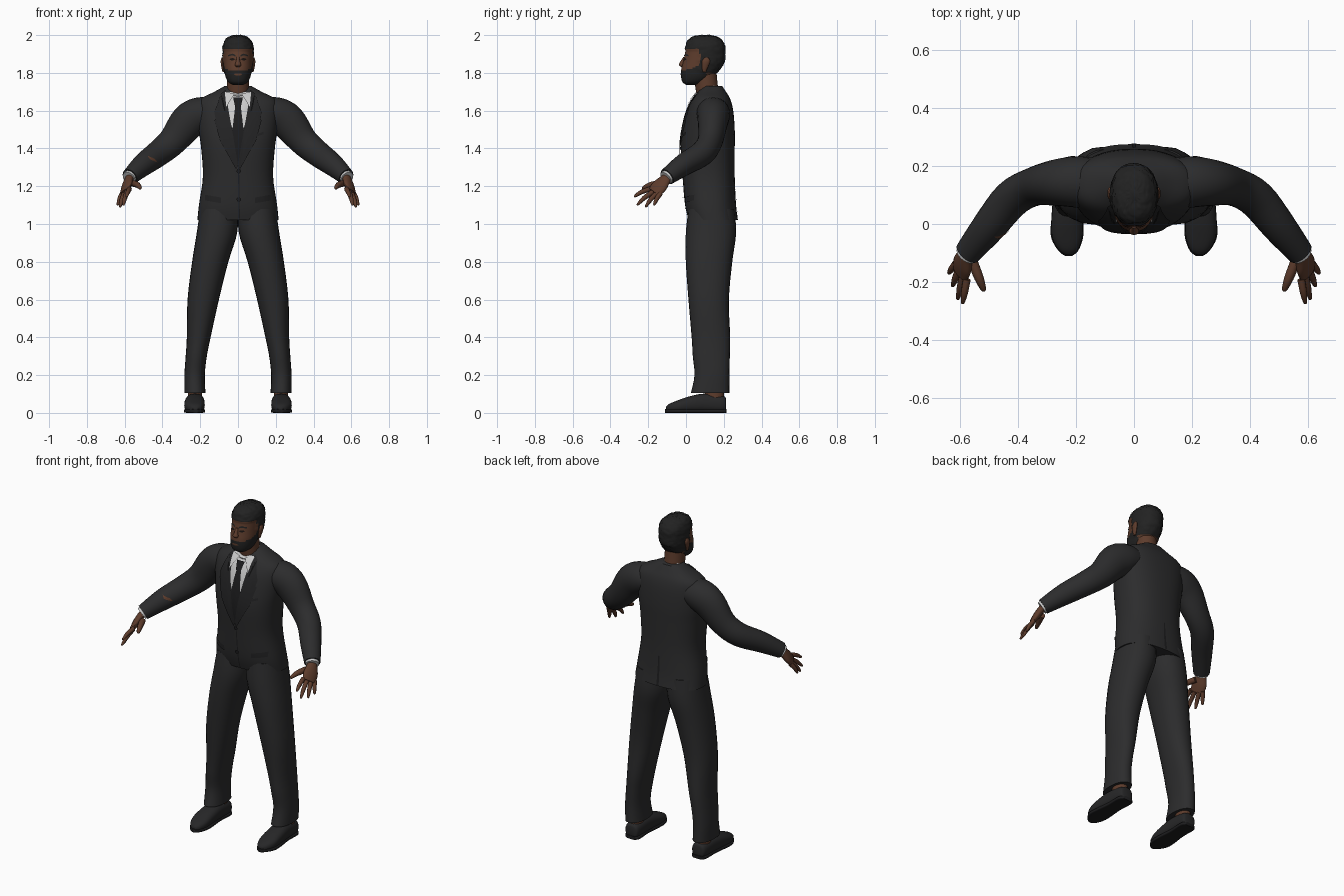
import bpy, bmesh, math, random
from mathutils import Vector
from mathutils.bvhtree import BVHTree

random.seed(4)
if "Cube" in bpy.data.objects:
    bpy.data.objects.remove(bpy.data.objects["Cube"])

X, Y, Z = Vector((1, 0, 0)), Vector((0, 1, 0)), Vector((0, 0, 1))


def material(name, r, g, b):
    m = bpy.data.materials.new(name)
    m.use_nodes = True
    m.diffuse_color = (r, g, b, 1)
    m.node_tree.nodes["Principled BSDF"].inputs["Base Color"].default_value = (r, g, b, 1)
    return m


SUIT = material("charcoal suit", .025, .025, .026)
LAPEL = material("dark lapel", .017, .017, .018)
SKIN = material("brown skin", .11, .045, .025)
HAIR = material("black hair", .016, .016, .016)
SHIRT = material("white shirt", .6, .6, .6)
TIE = material("black tie", .012, .012, .013)
SHOE = material("shoe leather", .02, .02, .021)
EYE = material("dark eye", .01, .007, .006)


def finish(name, bm, *mats):
    me = bpy.data.meshes.new(name)
    bm.to_mesh(me)
    bm.free()
    for m in mats:
        me.materials.append(m)
    me.shade_smooth()
    me.set_sharp_from_angle(angle=math.radians(50))
    ob = bpy.data.objects.new(name, me)
    bpy.context.collection.objects.link(ob)
    return ob


def spline(rings, steps):
    """Catmull-Rom interpolation through the ring settings."""
    out = []
    for i in range(len(rings) - 1):
        a, b, c, d = (rings[min(max(i + k, 0), len(rings) - 1)] for k in (-1, 0, 1, 2))
        for s in range(steps):
            t = s / steps
            out.append([q + .5 * t * (r - p + t * (2 * p - 5 * q + 4 * r - w + t * (3 * (q - r) + w - p)))
                        for p, q, r, w in zip(a, b, c, d)])
    return out + [list(rings[-1])]


def tube(name, rings, mat, axis=None, side=X, power=2, seg=24, steps=4, flip=1):
    """Loft of (x, y, z, radius along side, other radius) rings."""
    path = spline(rings, steps)
    pts = [Vector(p[:3]) for p in path]
    bm = bmesh.new()
    loops = []
    for i, p in enumerate(path):
        t = (axis or pts[min(i + 1, len(pts) - 1)] - pts[max(i - 1, 0)]).normalized()
        u = (side - side.dot(t) * t).normalized()
        v = t.cross(u)
        loop = []
        for k in range(seg):
            a = math.tau * k / seg
            c, s = (math.copysign(abs(f) ** (2 / power), f) for f in (math.cos(a), math.sin(a)))
            co = pts[i] + u * c * p[3] + v * s * p[4]
            co.x *= flip
            loop.append(bm.verts.new(co))
        loops.append(loop)
    for a, b in zip(loops, loops[1:]):
        for k in range(seg):
            bm.faces.new((a[k], a[k - 1], b[k - 1], b[k]))
    bm.faces.new(loops[0])
    bm.faces.new(loops[-1])
    bmesh.ops.recalc_face_normals(bm, faces=bm.faces)
    return finish(name, bm, mat)


def plate(name, outline, mat, target, offset=.004, face=-1, flip=1):
    """Thin patch drawn in x, z and wrapped on the front (-1) or back (1) of a part."""
    me = target.data
    tree = BVHTree.FromPolygons([v.co for v in me.vertices], [p.vertices[:] for p in me.polygons])
    bm = bmesh.new()
    bm.faces.new([bm.verts.new((x * flip, 0, z)) for x, z in outline])
    bmesh.ops.triangulate(bm, faces=bm.faces)
    bmesh.ops.subdivide_edges(bm, edges=bm.edges, cuts=5, use_grid_fill=True)
    for v in bm.verts:
        hit = tree.ray_cast(Vector((v.co.x, face, v.co.z)), Y * -face)[0]
        hit = hit or tree.find_nearest(v.co + Y * face * .1)[0]
        v.co.y = hit.y + face * offset
    bm.normal_update()
    if sum(f.normal.y for f in bm.faces) * face < 0:
        bmesh.ops.reverse_faces(bm, faces=bm.faces)
    return finish(name, bm, mat)


def disc(x, z, rx, rz, n=10):
    return [(x + rx * math.cos(math.tau * k / n), z + rz * math.sin(math.tau * k / n)) for k in range(n)]


# Jacket body
jacket = tube("jacket_body", [
    (0, .145, 1.02, .215, .13), (0, .13, 1.1, .207, .135), (0, .12, 1.25, .186, .138),
    (0, .115, 1.4, .195, .143), (0, .12, 1.5, .208, .138), (0, .128, 1.6, .215, .122),
    (0, .135, 1.66, .2, .1), (0, .138, 1.7, .125, .074), (0, .142, 1.73, .072, .05)],
    SUIT, axis=Z, power=2.4, seg=40)

# Shirt front, tie, lapels and fastenings
plate("shirt_front", [(-.07, 1.7), (.07, 1.7), (.055, 1.58), (0, 1.42), (-.055, 1.58)], SHIRT, jacket, .003)
plate("tie_blade", [(-.014, 1.63), (.014, 1.63), (.034, 1.46), (.006, 1.31), (-.006, 1.31), (-.034, 1.46)],
      TIE, jacket, .006)
plate("tie_knot", [(-.026, 1.67), (.026, 1.67), (.015, 1.62), (-.015, 1.62)], TIE, jacket, .012)
for z in (1.28, 1.13):
    plate("jacket_button", disc(.004, z, .012, .012), TIE, jacket, .008)
plate("front_edge", [(0, 1.3), (.006, 1.3), (.01, 1.03), (.004, 1.03)], TIE, jacket, .003)
plate("back_vent", [(-.004, 1.2), (.004, 1.2), (.008, 1.025), (-.008, 1.025)], TIE, jacket, .003, 1)
plate("breast_pocket", [(.075, 1.455), (.135, 1.475), (.135, 1.488), (.075, 1.468)], LAPEL, jacket, .004)
for s, label in ((1, "left"), (-1, "right")):
    plate(label + "_lapel", [(.065, 1.71), (.09, 1.69), (.125, 1.59), (.095, 1.57), (.125, 1.55), (.095, 1.44),
                             (.01, 1.29), (0, 1.31), (.026, 1.47), (.05, 1.6)], LAPEL, jacket, .008, flip=s)
    plate(label + "_collar_point", [(.018, 1.69), (.07, 1.7), (.062, 1.62)], SHIRT, jacket, .011, flip=s)
    plate(label + "_pocket_flap", [(.09, 1.14), (.175, 1.155), (.175, 1.125), (.09, 1.11)],
          LAPEL, jacket, .005, flip=s)

# Neck and shirt collar
tube("neck", [(0, .125, 1.64, .062, .06), (0, .11, 1.72, .058, .06), (0, .1, 1.82, .058, .06)], SKIN, axis=Z)
tube("shirt_collar", [(0, .12, 1.66, .082, .07), (0, .108, 1.69, .074, .066), (0, .102, 1.712, .067, .068)],
     SHIRT, axis=Vector((0, -.5, 1)))

# Head, with hair and beard chosen by position
head = tube("head", [
    (0, .03, 1.735, .025, .025), (0, .04, 1.75, .05, .058), (0, .058, 1.78, .066, .084),
    (0, .075, 1.82, .073, .1), (0, .092, 1.86, .076, .107), (0, .098, 1.9, .077, .104),
    (0, .102, 1.94, .077, .1), (0, .1, 1.97, .065, .086), (0, .1, 1.988, .042, .058),
    (0, .1, 1.995, .015, .02)], SKIN, axis=Z, power=2.2, seg=48, steps=5)


def is_hair(c):
    return c.z > 1.922 or (c.y > .075 and c.z > 1.8)


def is_beard(c):
    return c.y < .11 and c.z < 1.815 + .3 * max(0, c.y)


head.data.materials.append(HAIR)
for p in head.data.polygons:
    p.material_index = int(is_hair(p.center) or is_beard(p.center))
for v in head.data.vertices:
    if is_hair(v.co):
        v.co += (v.co - Vector((0, .1, 1.88))).normalized() * random.uniform(.002, .008)

# Face
tube("nose", [(0, -.008, 1.885, .008, .006), (0, -.018, 1.86, .011, .012), (0, -.024, 1.842, .017, .014),
              (0, -.015, 1.83, .01, .008)], SKIN, axis=Z, seg=12)
plate("lips", disc(0, 1.792, .022, .006), SKIN, head, .003)
for s, label in ((1, "left"), (-1, "right")):
    plate(label + "_eye", disc(.03, 1.872, .014, .006), EYE, head, .002, flip=s)
    plate(label + "_eyebrow", [(.012, 1.886), (.03, 1.893), (.052, 1.888), (.052, 1.895), (.03, 1.902),
                               (.012, 1.895)], HAIR, head, .003, flip=s)
    tube(label + "_ear", [(.076, .097, 1.805, .006, .008), (.08, .1, 1.83, .008, .016),
                          (.083, .106, 1.862, .009, .021), (.08, .108, 1.882, .006, .01)],
         SKIN, axis=Z, seg=12, flip=s)

# Arms and hands
across = Vector((.04, .06, -.03))
fingers = {"index": ((.575, -.19, 1.185), (.59, -.275, 1.145)),
           "middle": ((.588, -.175, 1.17), (.607, -.26, 1.1)),
           "ring": ((.602, -.155, 1.162), (.625, -.215, 1.09)),
           "little": ((.612, -.135, 1.162), (.638, -.17, 1.1)),
           "thumb": ((.555, -.13, 1.215), (.515, -.232, 1.19))}
for s, label in ((1, "left"), (-1, "right")):
    sleeve = tube(label + "_sleeve", [
        (.13, .14, 1.59, .085, .075), (.2, .145, 1.58, .088, .092), (.265, .142, 1.54, .08, .095),
        (.345, .128, 1.44, .066, .077), (.42, .087, 1.375, .065, .069), (.5, -.01, 1.315, .058, .06),
        (.573, -.1, 1.25, .046, .044)], SUIT, side=Y, flip=s)
    tube(label + "_shirt_cuff", [(.565, -.09, 1.257, .04, .038), (.578, -.107, 1.243, .039, .037)],
         SHIRT, side=Y, flip=s)
    tube(label + "_palm", [(.562, -.088, 1.258, .027, .023), (.578, -.11, 1.235, .032, .021),
                           (.59, -.14, 1.2, .045, .02), (.598, -.17, 1.168, .04, .014)],
         SKIN, side=across, seg=16, flip=s)
    for finger, (a, b) in fingers.items():
        a, b = Vector(a), Vector(b)
        r = .016 if finger == "thumb" else .012
        mid = a.lerp(b, .55) + Z * .006
        tube(f"{label}_{finger}_finger", [(*a, r * 1.1, r * 1.1), (*mid, r, r),
                                          (*a.lerp(b, .92), r * .6, r * .6), (*b, .003, .003)],
             SKIN, side=across, seg=10, steps=3, flip=s)
    if s < 0:
        plate("sleeve_tear", [(.425, 1.325), (.44, 1.345), (.48, 1.362), (.465, 1.342)], SKIN, sleeve, .003, flip=s)

    # Trouser legs
    tube(label + "_trouser_leg", [
        (.228, .128, .105, .056, .102), (.23, .137, .2, .054, .092), (.221, .134, .3, .056, .098),
        (.208, .132, .4, .063, .102), (.184, .12, .6, .083, .107), (.147, .122, .8, .096, .123),
        (.112, .132, .95, .107, .133), (.1, .135, 1.08, .1, .122)], SUIT, axis=Z, power=2.2, flip=s)

    # Ankles and shoes
    tube(label + "_ankle", [(.228, .15, .05, .038, .05), (.228, .15, .15, .038, .05)], SKIN, axis=Z, flip=s)
    tube(label + "_shoe", [
        (.225, .212, .045, .028, .03), (.226, .195, .046, .044, .044), (.228, .1, .052, .05, .05),
        (.23, .02, .045, .054, .043), (.23, -.045, .034, .052, .032), (.227, -.088, .026, .034, .022),
        (.225, -.106, .02, .012, .012)], SHOE, axis=-Y, power=2.5, flip=s)
    tube(label + "_sole", [
        (.225, .215, .01, .03, .01), (.226, .19, .01, .048, .01), (.228, .1, .01, .046, .01),
        (.23, .0, .01, .056, .01), (.23, -.05, .01, .054, .01), (.226, -.092, .01, .034, .01),
        (.225, -.11, .01, .012, .01)], TIE, axis=-Y, power=5, flip=s)
